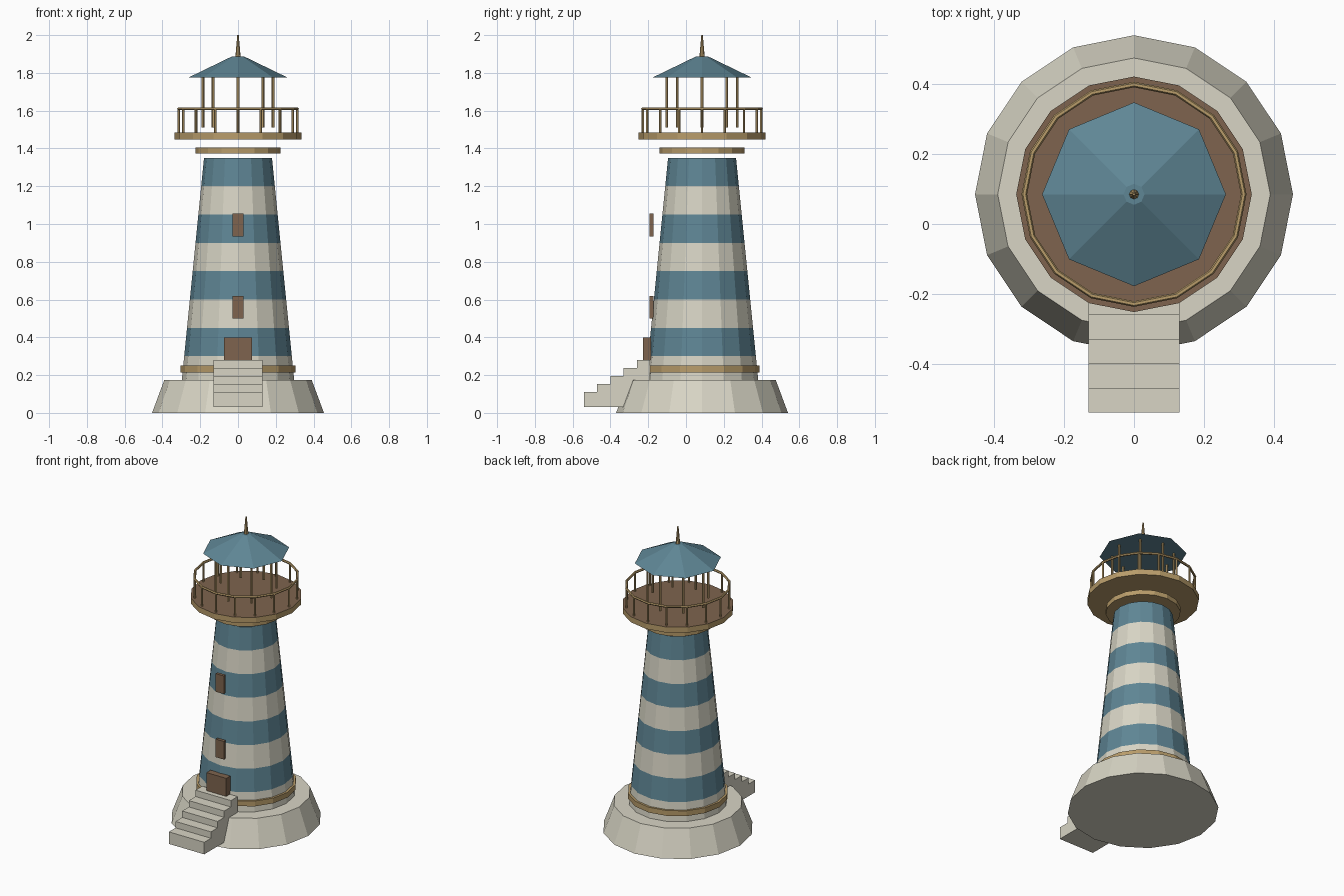
import bpy, bmesh, math

if "Cube" in bpy.data.objects:
    bpy.data.objects.remove(bpy.data.objects["Cube"])

CY = 0.085  # tower axis offset in y


def srgb(r, g, b):
    f = lambda c: c / 12.92 if c <= 0.04045 else ((c + 0.055) / 1.055) ** 2.4
    return tuple(f(c / 255) for c in (r, g, b)) + (1.0,)


def material(name, rgb):
    m = bpy.data.materials.new(name)
    m.diffuse_color = srgb(*rgb)
    m.use_nodes = True
    m.node_tree.nodes["Principled BSDF"].inputs["Base Color"].default_value = m.diffuse_color
    return m


CREAM = material("cream stone", (216, 213, 197))
BLUE = material("slate blue", (95, 134, 149))
GOLD = material("brass", (184, 156, 106))
BROWN = material("brown wood", (126, 100, 78))


def finish(name, bm, mats, rule=None):
    """Turn a bmesh into an object; rule picks the material per face."""
    bmesh.ops.recalc_face_normals(bm, faces=bm.faces)
    if rule:
        for f in bm.faces:
            f.material_index = rule(f)
    me = bpy.data.meshes.new(name)
    bm.to_mesh(me)
    bm.free()
    for m in mats:
        me.materials.append(m)
    ob = bpy.data.objects.new(name, me)
    bpy.context.collection.objects.link(ob)
    return ob


def lathe(name, profile, mats, sides=16, rule=None, x=0.0, y=CY):
    """Capped solid turned around a vertical axis from (radius, z) points."""
    bm = bmesh.new()
    rings = []
    for r, z in profile:
        rings.append([bm.verts.new((x + r * math.cos(i * math.tau / sides),
                                    y + r * math.sin(i * math.tau / sides), z))
                      for i in range(sides)])
    for a, b in zip(rings, rings[1:]):
        for i in range(sides):
            j = (i + 1) % sides
            bm.faces.new((a[i], a[j], b[j], b[i]))
    bm.faces.new(rings[0][::-1])
    bm.faces.new(rings[-1])
    return finish(name, bm, mats, rule)


def box(name, lo, hi, mat):
    bm = bmesh.new()
    bmesh.ops.create_cube(bm, size=1)
    for v in bm.verts:
        v.co = [(a + b) / 2 + c * (b - a) for a, b, c in zip(lo, hi, v.co)]
    return finish(name, bm, [mat])


def post_circle(name, count, radius, thick, z0, z1):
    for i in range(count):
        a = i * math.tau / count
        lathe(f"{name}_{i + 1}", [(thick, z0), (thick, z1)], [GOLD], 6,
              x=radius * math.cos(a), y=CY + radius * math.sin(a))


# Stone foundation
lathe("foundation", [(0.455, 0), (0.39, 0.175)], [CREAM])

# Striped tapering tower, eight equal bands
bands = [(0.30 - 0.015 * i, 0.15 + 0.15 * i) for i in range(9)]
lathe("tower", bands, [CREAM, BLUE],
      rule=lambda f: int((f.calc_center_median().z - 0.151) / 0.15) % 2)

# Brass rings at the foot and head of the tower
lathe("foot_ring", [(0.304, 0.215), (0.304, 0.25)], [GOLD])
lathe("head_ring", [(0.226, 1.373), (0.226, 1.405)], [GOLD])

# Gallery deck with a wooden floor on top
lathe("gallery_deck", [(0.337, 1.448), (0.337, 1.485)], [GOLD, BROWN],
      rule=lambda f: int(f.normal.z > 0.5))

# Gallery railing
post_circle("rail_post", 16, 0.314, 0.007, 1.485, 1.61)
bm = bmesh.new()
rail = [[bm.verts.new(((0.314 + 0.008 * math.cos(t)) * math.cos(a),
                       CY + (0.314 + 0.008 * math.cos(t)) * math.sin(a),
                       1.61 + 0.008 * math.sin(t)))
         for t in [k * math.tau / 6 for k in range(6)]]
        for a in [i * math.tau / 16 for i in range(16)]]
for i in range(16):
    for k in range(6):
        n, m = (i + 1) % 16, (k + 1) % 6
        bm.faces.new((rail[i][k], rail[n][k], rail[n][m], rail[i][m]))
finish("hand_rail", bm, [GOLD])

# Lantern room posts, roof and spire
post_circle("lantern_post", 8, 0.186, 0.008, 1.51, 1.778)
lathe("roof", [(0.263, 1.775), (0.03, 1.888)], [BLUE], 8)
lathe("spire", [(0.014, 1.885), (0.004, 2.0)], [GOLD], 8)

# Entrance stairs: one stepped side profile extruded across x
outline = [(-0.19, 0.03), (-0.54, 0.03)]
for i in range(5):
    z = 0.11 + 0.0425 * i
    outline += [(-0.54 + 0.07 * i, z), (-0.54 + 0.07 * (i + 1), z)]
bm = bmesh.new()
side = bm.faces.new([bm.verts.new((-0.13, y, z)) for y, z in outline])
ext = bmesh.ops.extrude_face_region(bm, geom=[side])
bmesh.ops.translate(bm, vec=(0.26, 0, 0),
                    verts=[g for g in ext["geom"] if isinstance(g, bmesh.types.BMVert)])
finish("entrance_stairs", bm, [CREAM])

# Door and windows on the front
box("door", (-0.073, -0.228, 0.28), (0.073, -0.185, 0.40), BROWN)
for name, z in (("lower_window", 0.50), ("upper_window", 0.935)):
    box(name, (-0.03, -0.192, z), (0.03, -0.172, z + 0.12), BROWN)
